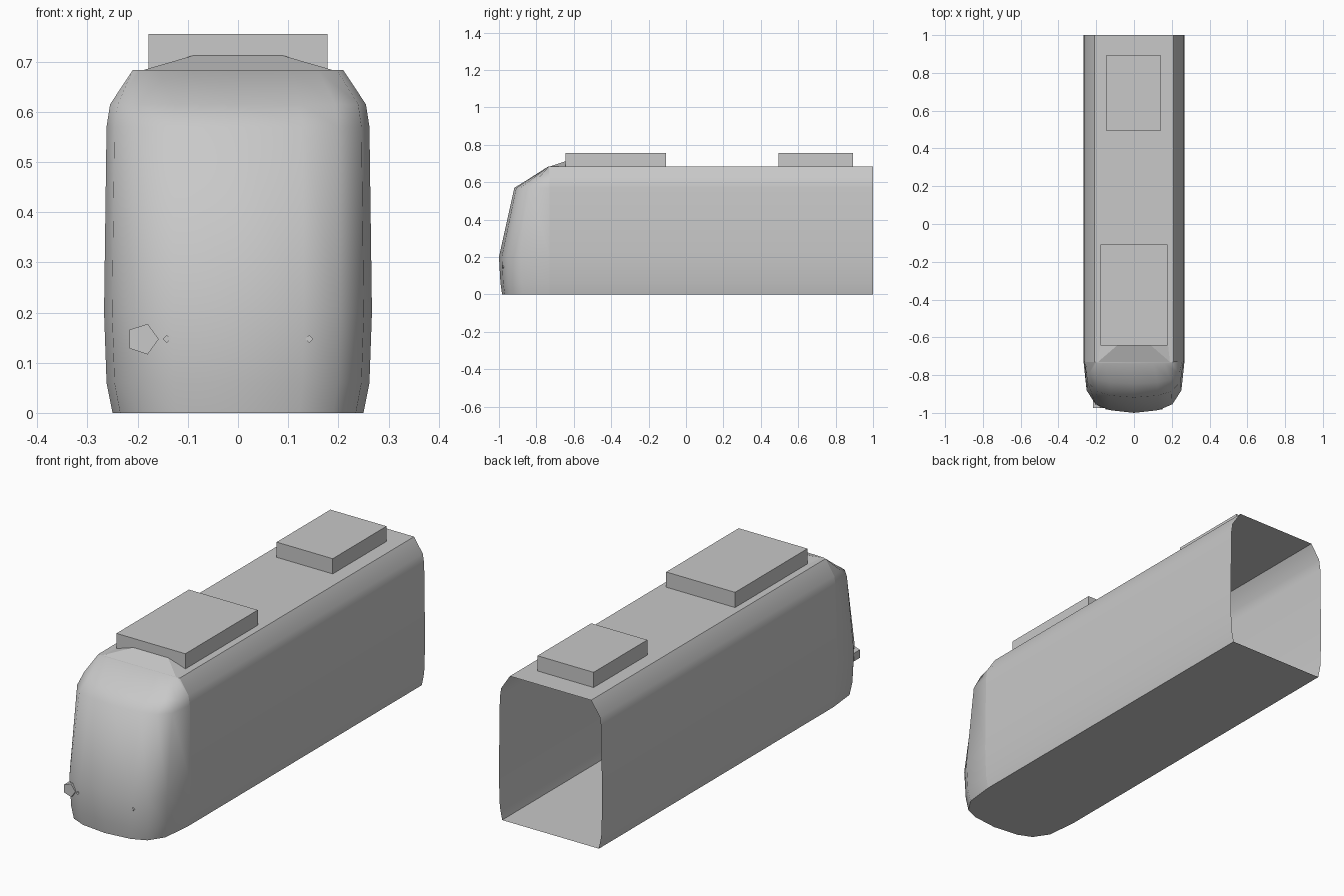
import bpy, bmesh, math

cube = bpy.data.objects.get("Cube")
if cube:
    bpy.data.objects.remove(cube, do_unlink=True)

grey = bpy.data.materials.new("plain grey")
grey.use_nodes = True
colour = (0.58, 0.58, 0.58, 1)
grey.diffuse_color = colour
grey.node_tree.nodes["Principled BSDF"].inputs["Base Color"].default_value = colour


def finish(name, bm, angle=None):
    bmesh.ops.remove_doubles(bm, verts=bm.verts, dist=0.0005)
    bmesh.ops.recalc_face_normals(bm, faces=bm.faces)
    mesh = bpy.data.meshes.new(name)
    bm.to_mesh(mesh)
    bm.free()
    mesh.materials.append(grey)
    ob = bpy.data.objects.new(name, mesh)
    bpy.context.collection.objects.link(ob)
    if angle:
        bpy.ops.object.select_all(action='DESELECT')
        ob.select_set(True)
        bpy.context.view_layer.objects.active = ob
        bpy.ops.object.shade_smooth_by_angle(angle=math.radians(angle))
    return ob


def loft(bm, rows, closed=False):
    rings = [[bm.verts.new(p) for p in row] for row in rows]
    n = len(rings[0])
    for a, b in zip(rings, rings[1:]):
        for i in range(n if closed else n - 1):
            j = (i + 1) % n
            bm.faces.new((a[i], a[j], b[j], b[i]))
    return rings


def box(name, x0, x1, y0, y1, z0, z1):
    bm = bmesh.new()
    rings = loft(bm, [[(x0, y0, z), (x1, y0, z), (x1, y1, z), (x0, y1, z)]
                      for z in (z0, z1)], closed=True)
    for ring in rings:
        bm.faces.new(ring)
    finish(name, bm)


SEAM, BACK = -0.73, 1.0

# Shared levels: height, half width, foremost y of the nose
levels = [(0, 0.25, -0.983), (0.06, 0.262, -0.992), (0.2, 0.267, -1.0),
          (0.57, 0.262, -0.918), (0.615, 0.255, -0.845), (0.683, 0.21, -0.738)]

# Body shell, open at the rear and toward the nose
section = [(w, z) for z, w, _ in levels]
section += [(-w, z) for w, z in reversed(section)]
bm = bmesh.new()
loft(bm, [[(x, y, z) for x, z in section] for y in (SEAM, BACK)], closed=True)
finish("body_shell", bm, 50)

# Rounded nose: share of half width, share of depth
plan = [(1, 0), (0.94, 0.56), (0.76, 0.83), (0.49, 0.945), (0, 1)]
plan += [(-u, v) for u, v in reversed(plan[:-1])]
bm = bmesh.new()
rings = loft(bm, [[(w * u, SEAM + (front - SEAM) * v, z) for u, v in plan]
                  for z, w, front in levels])
bm.faces.new(rings[0])
bm.faces.new(rings[-1])
finish("nose", bm, 50)

# Low fairing ahead of the front roof unit
bm = bmesh.new()
rings = loft(bm, [
    [(-0.19, SEAM, 0.683), (0.19, SEAM, 0.683), (0.17, -0.55, 0.684), (-0.17, -0.55, 0.684)],
    [(-0.08, -0.635, 0.715), (0.08, -0.635, 0.715), (0.08, -0.6, 0.715), (-0.08, -0.6, 0.715)],
], closed=True)
bm.faces.new(rings[1])
finish("roof_fairing", bm)

# Roof units
box("front_roof_unit", -0.178, 0.178, -0.643, -0.108, 0.684, 0.755)
box("rear_roof_unit", -0.147, 0.143, 0.495, 0.892, 0.684, 0.755)


# Lamps: short prisms set into the nose
def lamp(name, x, z, radius, sides, y0, y1):
    bm = bmesh.new()
    step = 2 * math.pi / sides
    rings = loft(bm, [[(x + radius * math.cos(i * step), y, z + radius * math.sin(i * step))
                       for i in range(sides)] for y in (y0, y1)], closed=True)
    for ring in rings:
        bm.faces.new(ring)
    finish(name, bm)


lamp("right_headlamp", -0.19, 0.147, 0.032, 5, -0.975, -0.93)
for side, x in (("left", 0.142), ("right", -0.142)):
    lamp(side + "_marker_lamp", x, 0.147, 0.008, 4, -0.982, -0.96)
